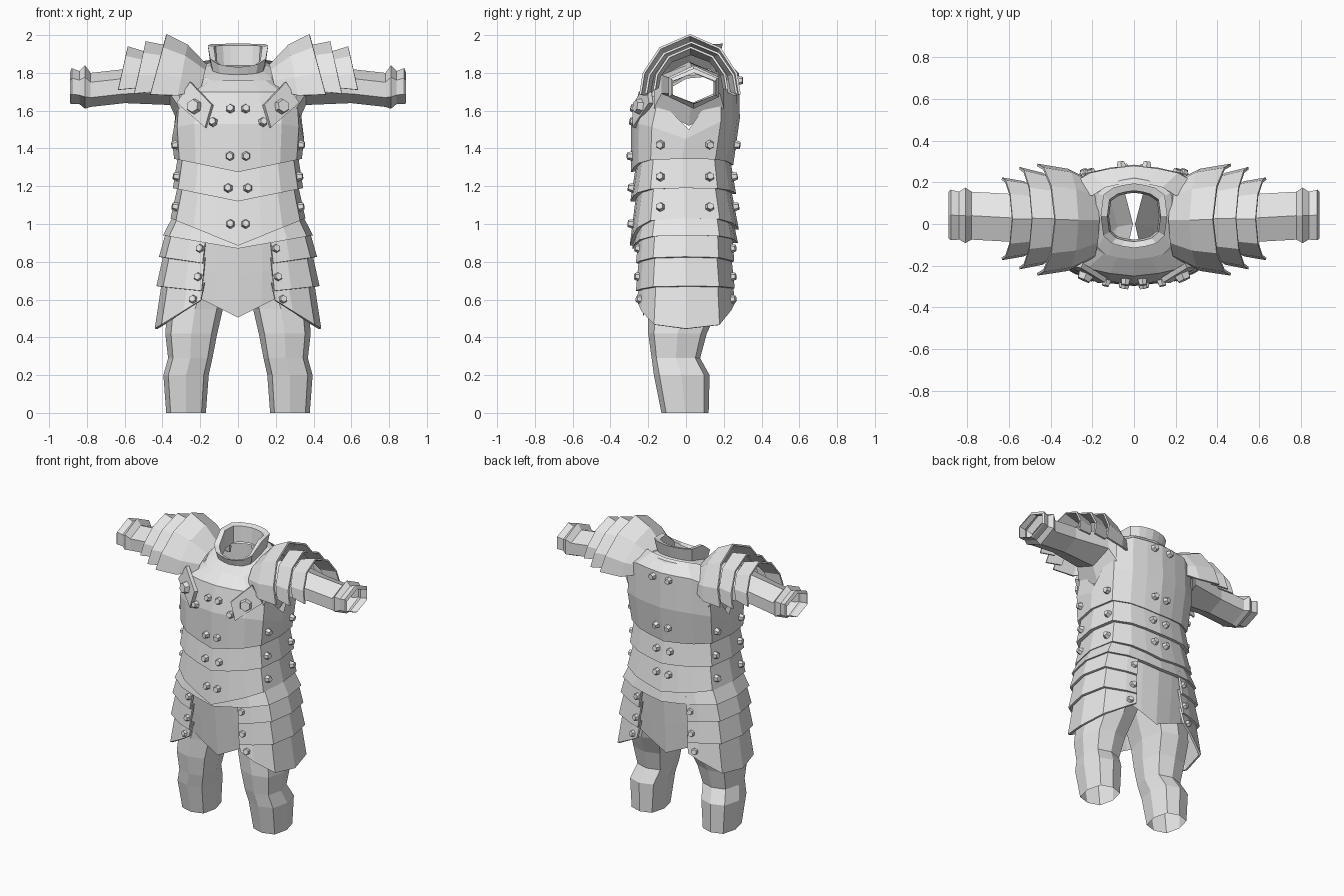
import bpy, bmesh
from mathutils import Vector, Matrix
from mathutils.bvhtree import BVHTree

cube = bpy.data.objects.get("Cube")
if cube:
    bpy.data.objects.remove(cube, do_unlink=True)

steel = bpy.data.materials.new("plain_grey")
steel.use_nodes = True
GREY = (0.8, 0.8, 0.8, 1)
steel.diffuse_color = GREY
steel.node_tree.nodes["Principled BSDF"].inputs["Base Color"].default_value = GREY

# Unit outlines: body half section (front to back), leg section, plate arch, sleeve section
HALF = [(0, -1), (.35, -.95), (.66, -.86), (.92, -.62), (1, 0), (.92, .65), (.62, .87), (.33, .95), (0, 1)]
BODY = HALF + [(-x, y) for x, y in HALF[-2:0:-1]]
SIDE = [(.45, -.95)] + HALF[2:7] + [(.45, .95)]
LEG = [(0, -1), (.78, -.8), (1, 0), (.75, .8), (0, 1), (-.75, .8), (-1, 0), (-.78, -.8)]
ARCH = [(-1, 0), (-.93, .36), (-.6, .78), (0, 1), (.6, .78), (.93, .36), (1, 0)]
HEX = [(0, 1), (1, .45), (1, -.45), (0, -1), (-1, -.45), (-1, .45)]
trees = []


def finish(name, bm, thick=0):
    bm.normal_update()
    mesh = bpy.data.meshes.new(name)
    bm.to_mesh(mesh)
    bm.free()
    mesh.materials.append(steel)
    obj = bpy.data.objects.new(name, mesh)
    bpy.context.collection.objects.link(obj)
    if thick:
        mod = obj.modifiers.new("thickness", "SOLIDIFY")
        mod.thickness = thick
        mod.offset = 0
    return obj


def loft(name, rings, closed=True, thick=0, keep=lambda row, col: True, target=False):
    """Skin a list of equal point rings with quads."""
    bm = bmesh.new()
    rows = [[bm.verts.new(p) for p in ring] for ring in rings]
    n = len(rows[0])
    for r in range(len(rows) - 1):
        for c in range(n if closed else n - 1):
            if keep(r, c):
                d = (c + 1) % n
                bm.faces.new((rows[r][c], rows[r][d], rows[r + 1][d], rows[r + 1][c]))
    bmesh.ops.recalc_face_normals(bm, faces=bm.faces)
    if target:
        trees.append(BVHTree.FromBMesh(bm))
    return finish(name, bm, thick)


def chevron(x, y):
    return 1 - abs(x)


def scoop(x, y):
    return min(1, abs(y) * 1.3)


def ring(w, front, back, z_side, z_front, z_back, blend=chevron, shape=BODY, s=1):
    """Horizontal body ring whose height bends towards its front and back centre."""
    mid, half = (front + back) / 2, (back - front) / 2
    return [(s * w * x, mid + half * y,
             z_side + ((z_front if y < 0 else z_back) - z_side) * blend(x, y)) for x, y in shape]


# Breastplate with open armholes
loft("breastplate", [
    ring(.31, -.26, .22, 1.35, 1.28, 1.32),
    ring(.338, -.29, .25, 1.345, 1.275, 1.31),
    ring(.35, -.29, .285, 1.45, 1.53, 1.56, scoop),
    ring(.34, -.25, .28, 1.5, 1.7, 1.8, scoop),
    ring(.22, -.17, .2, 1.8, 1.76, 1.87, scoop)],
    keep=lambda r, c: r != 3 or c not in (3, 4, 11, 12), target=True)

# Overlapping waist bands and flared belt
for name, top, low in (
        ("upper_waist_band", (.315, -.265, .235, 1.38, 1.31, 1.34), (.345, -.295, .265, 1.19, 1.12, 1.16)),
        ("lower_waist_band", (.315, -.265, .24, 1.22, 1.15, 1.18), (.357, -.298, .28, 1.03, .885, .97)),
        ("belt", (.335, -.26, .25, 1.06, 1, 1.02), (.397, -.285, .275, .94, .87, .9))):
    lip = (low[0] - .025, low[1] + .025, low[2] - .025) + low[3:]
    loft(name, [ring(*top), ring(*low), ring(*lip)], target=True)

# Pointed cloth skirt
loft("cloth_skirt", [
    ring(.36, -.265, .25, .97, .93, .95),
    ring(.365, -.245, .235, .8, .72, .74),
    ring(.35, -.225, .22, .68, .505, .52)])


# Collar guard with raised neck
def bow(x, y):
    return abs(y)


loft("collar", [
    ring(.215, -.225, .23, 1.77, 1.64, 1.79, bow),
    ring(.22, -.245, .245, 1.785, 1.65, 1.81, bow),
    ring(.19, -.185, .22, 1.82, 1.745, 1.86, bow),
    ring(.145, -.1, .175, 1.84, 1.79, 1.87, bow),
    ring(.16, -.115, .195, 1.945, 1.83, 1.955, bow),
    ring(.128, -.085, .16, 1.94, 1.82, 1.945, bow),
    ring(.12, -.075, .15, 1.82, 1.75, 1.84, bow)])


def plate_ring(s, x_top, x_low, z_top, z_low, front, back):
    mid, half = (front + back) / 2, (back - front) / 2
    return [(s * (x_low + (x_top - x_low) * h), mid + half * v, z_low + (z_top - z_low) * h) for v, h in ARCH]


def sleeve_ring(s, x, z_low, z_top, front, back):
    z, y = (z_low + z_top) / 2, (front + back) / 2
    return [(s * x, y + (back - front) / 2 * a, z + (z_top - z_low) / 2 * b) for a, b in HEX]


def leg_ring(s, z, inner, outer, front, back):
    x, y = (inner + outer) / 2, (front + back) / 2
    return [(s * (x + (outer - inner) / 2 * a), y + (back - front) / 2 * b, z) for a, b in LEG]


PAULDRONS = {
    "inner": ((.17, .2, 1.84, 1.71, -.16, .2), (.27, .32, 1.945, 1.68, -.22, .26), (.38, .465, 2, 1.685, -.242, .284)),
    "middle": ((.38, .44, 1.94, 1.7, -.19, .24), (.49, .55, 1.962, 1.69, -.212, .268)),
    "outer": ((.47, .53, 1.9, 1.72, -.15, .2), (.585, .635, 1.935, 1.71, -.168, .218))}
TASSETS = {
    "upper": ((.37, -.255, .25, .97, .94, .96), (.412, -.272, .262, .825, .765, .78)),
    "middle": ((.385, -.255, .245, .85, .8, .82), (.425, -.272, .265, .67, .625, .65)),
    "lower": ((.395, -.25, .25, .7, .68, .7), (.434, -.268, .268, .445, .72, .7))}
SLEEVE = ((.31, 1.52, 1.86, -.17, .2), (.36, 1.63, 1.85, -.13, .18), (.6, 1.64, 1.82, -.085, .145),
          (.78, 1.62, 1.8, -.075, .155), (.81, 1.61, 1.84, -.092, .175), (.84, 1.635, 1.81, -.075, .155),
          (.88, 1.635, 1.825, -.078, .165), (.89, 1.64, 1.8, -.07, .155))
LEGS = ((0, .17, .38, -.13, .12), (.2, .155, .395, -.17, .125), (.29, .135, .37, -.182, .075),
        (.42, .11, .385, -.2, .11), (.55, .08, .375, -.2, .17), (.74, .005, .34, -.2, .2))

for s, hand in ((1, "left"), (-1, "right")):
    # Layered shoulder plates and hip plates
    for part, rows in PAULDRONS.items():
        loft(f"{hand}_{part}_shoulder_plate", [plate_ring(s, *r) for r in rows], False, .012)
    for part, rows in TASSETS.items():
        loft(f"{hand}_{part}_hip_plate", [ring(*r, shape=SIDE, s=s) for r in rows], False, .014, target=True)
    # Hollow sleeve with cuff, and trouser leg
    loft(f"{hand}_sleeve", [sleeve_ring(s, *r) for r in SLEEVE])
    loft(f"{hand}_leg", [leg_ring(s, *r) for r in LEGS])
    # Strap end below the shoulder
    loft(f"{hand}_strap", [[(s * .32, -.185, 1.64), (s * .17, -.272, 1.51)],
                           [(s * .25, -.2, 1.75), (s * .135, -.27, 1.63)]], False, .025, target=True)


def rivet(bm, origin, direction, radius=.028):
    """Six-sided stud seated on the first armour surface hit."""
    d = Vector(direction)
    hits = [t.ray_cast(Vector(origin), d) for t in trees]
    hits = [h for h in hits if h[0] is not None]
    if not hits:
        return
    spot, normal = min(hits, key=lambda h: h[3])[:2]
    if normal.dot(d) > 0:
        normal = -normal
    turn = normal.to_track_quat("Z", "Y").to_matrix().to_4x4()
    bmesh.ops.create_cone(bm, cap_ends=True, segments=6, radius1=radius, radius2=radius * .65,
                          depth=radius * 1.3, matrix=Matrix.Translation(spot + normal * .009) @ turn)


# Rivets on front, back and sides
HIPS = [(.2, .87), (.21, .72), (.235, .6)]
FRONT = [(.04, 1), (.052, 1.19), (.042, 1.36), (.04, 1.61), (.132, 1.54)] + HIPS
BACK = [(.045, 1.09), (.05, 1.25), (.045, 1.42), (.06, 1.76)] + HIPS
studs, bosses = bmesh.new(), bmesh.new()
for s in (1, -1):
    for x, z in FRONT:
        rivet(studs, (s * x, -1, z), (0, 1, 0))
    for x, z in BACK:
        rivet(studs, (s * x, 1, z), (0, -1, 0))
    for z in (1.09, 1.25, 1.42):
        for y in (-.135, .125):
            rivet(studs, (s, y, z), (-s, 0, 0))
    rivet(bosses, (s * .225, -1, 1.62), (0, 1, 0), .052)
finish("rivets", studs)
finish("strap_bosses", bosses)
